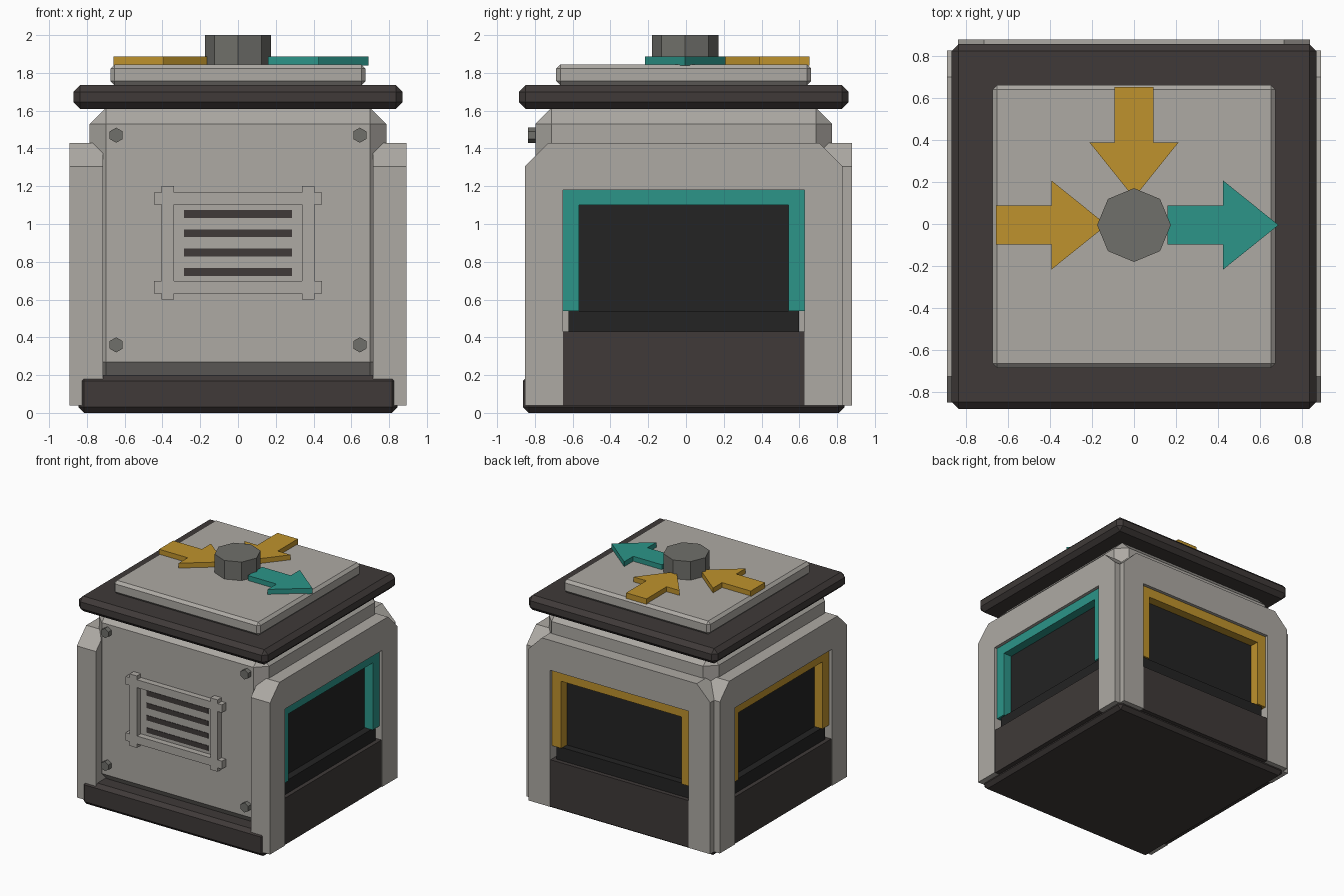
import bpy
import bmesh
from math import pi, radians
from mathutils import Matrix, Vector

cube = bpy.data.objects.get("Cube")
if cube:
    bpy.data.objects.remove(cube, do_unlink=True)

CY = -0.012  # depth centre of the housing


def material(name, rgb):
    m = bpy.data.materials.new(name)
    m.use_nodes = True
    m.diffuse_color = (*rgb, 1)
    m.node_tree.nodes["Principled BSDF"].inputs["Base Color"].default_value = (*rgb, 1)
    return m


SHELL = material("warm light grey", (0.42, 0.40, 0.37))
STEEL = material("mid grey", (0.16, 0.16, 0.145))
BROWN = material("dark brown grey", (0.05, 0.042, 0.04))
BLACK = material("near black", (0.017, 0.017, 0.017))
TEAL = material("teal", (0.025, 0.30, 0.25))
AMBER = material("amber", (0.52, 0.29, 0.026))


def finish(name, bm, mat, matrix=None):
    bmesh.ops.recalc_face_normals(bm, faces=bm.faces)
    mesh = bpy.data.meshes.new(name)
    bm.to_mesh(mesh)
    bm.free()
    mesh.materials.append(mat)
    ob = bpy.data.objects.new(name, mesh)
    bpy.context.collection.objects.link(ob)
    if matrix:
        ob.matrix_world = matrix
    return ob


def box(name, mat, x, y, z, bevel=0, matrix=None):
    """Box from (low, high) ranges, with optional chamfered edges."""
    bm = bmesh.new()
    bmesh.ops.create_cube(bm, size=1)
    for v in bm.verts:
        v.co = Vector([(lo + hi) / 2 + c * (hi - lo) for c, (lo, hi) in zip(v.co, (x, y, z))])
    if bevel:
        bmesh.ops.bevel(bm, geom=bm.edges[:], offset=bevel, segments=1, affect='EDGES')
    return finish(name, bm, mat, matrix)


def prism(name, mat, outline, low, high, matrix):
    """Flat outline in local XY, extruded along local Z."""
    bm = bmesh.new()
    face = bm.faces.new([bm.verts.new((a, b, low)) for a, b in outline])
    ext = bmesh.ops.extrude_face_region(bm, geom=[face])["geom"]
    verts = [g for g in ext if isinstance(g, bmesh.types.BMVert)]
    bmesh.ops.translate(bm, verts=verts, vec=(0, 0, high - low))
    return finish(name, bm, mat, matrix)


def cylinder(name, mat, sides, radius, depth, matrix):
    bm = bmesh.new()
    bmesh.ops.create_cone(bm, cap_ends=True, segments=sides, radius1=radius,
                          radius2=radius, depth=depth)
    return finish(name, bm, mat, matrix)


def arch(half, low, top, inner, inner_top, cut=0):
    """Upside-down U outline with optional cut outer corners."""
    right = [(half, low), (half, top - cut)] + ([(half - cut, top)] if cut else [])
    inside = [(-inner, low), (-inner, inner_top), (inner, inner_top), (inner, low)]
    return right + [(-a, b) for a, b in reversed(right)] + inside


def centred(half):
    return (CY - half, CY + half)


# Main housing, base and lid
box("body", SHELL, (-0.785, 0.785), centred(0.785), (0.185, 1.615), 0.085)
box("base", BROWN, (-0.845, 0.845), centred(0.85), (0, 0.2), 0.03)
box("lid", BROWN, (-0.872, 0.872), centred(0.872), (1.61, 1.735), 0.035)
box("top_plate", SHELL, (-0.675, 0.675), centred(0.675), (1.735, 1.845), 0.022)

# Three hatches: local X runs along the wall, Y is up, Z points outward
upright = Matrix.Rotation(pi / 2, 4, 'X')
for side, angle, colour in (("left", 90, TEAL), ("right", -90, AMBER), ("back", 180, AMBER)):
    place = Matrix.Translation((0, CY, 0)) @ Matrix.Rotation(radians(angle), 4, 'Z') @ upright
    prism(side + "_frame", SHELL, arch(0.84, 0.04, 1.43, 0.64, 1.18, 0.125), 0.715, 0.892, place)
    prism(side + "_trim", colour, arch(0.64, 0.54, 1.18, 0.555, 1.10), 0.78, 0.865, place)
    box(side + "_opening", BLACK, (-0.57, 0.57), (0.5, 1.12), (0.77, 0.79), 0, place)
    box(side + "_sill", BLACK, (-0.61, 0.61), (0.4, 0.54), (0.77, 0.85), 0, place)
    box(side + "_lower_panel", BROWN, (-0.64, 0.64), (0.04, 0.43), (0.75, 0.885), 0, place)

# Front vent: crossing bars with dark slots
FRONT = CY - 0.785
for name, s in (("lower", -1), ("upper", 1)):
    z = 0.9 + s * 0.235
    box(name + "_vent_bar", SHELL, (-0.445, 0.445), (FRONT - 0.05, FRONT + 0.01),
        (z - 0.033, z + 0.033))
for name, s in (("right", -1), ("left", 1)):
    x = s * 0.373
    box(name + "_vent_bar", SHELL, (x - 0.033, x + 0.033), (FRONT - 0.052, FRONT + 0.01),
        (0.6, 1.2))
for i in range(4):
    z = 0.745 + i * 0.103
    box(f"vent_slot_{i + 1}", BROWN, (-0.285, 0.285), (FRONT - 0.004, FRONT + 0.004),
        (z - 0.021, z + 0.021))

# Hex bolts at the front corners
for x in (-0.645, 0.645):
    for z in (0.36, 1.47):
        cylinder("bolt", STEEL, 6, 0.04, 0.06, Matrix.Translation((x, FRONT - 0.01, z)) @ upright)

# Central hub and direction arrows on the top plate
HUB_Y = -0.005
cylinder("hub", STEEL, 8, 0.176, 0.16, Matrix.Translation((0, HUB_Y, 1.92)))
half = [(0, 0.094), (0.265, 0.094), (0.265, 0.213)]
arrow = half + [(0.53, 0)] + [(a, -b) for a, b in reversed(half)]
for name, mat, x, y, angle in (("right_arrow", AMBER, -0.66, HUB_Y, 0),
                               ("left_arrow", TEAL, 0.16, HUB_Y, 0),
                               ("back_arrow", AMBER, 0, 0.655, -90)):
    prism(name, mat, arrow, 1.84, 1.886,
          Matrix.Translation((x, y, 0)) @ Matrix.Rotation(radians(angle), 4, 'Z'))
